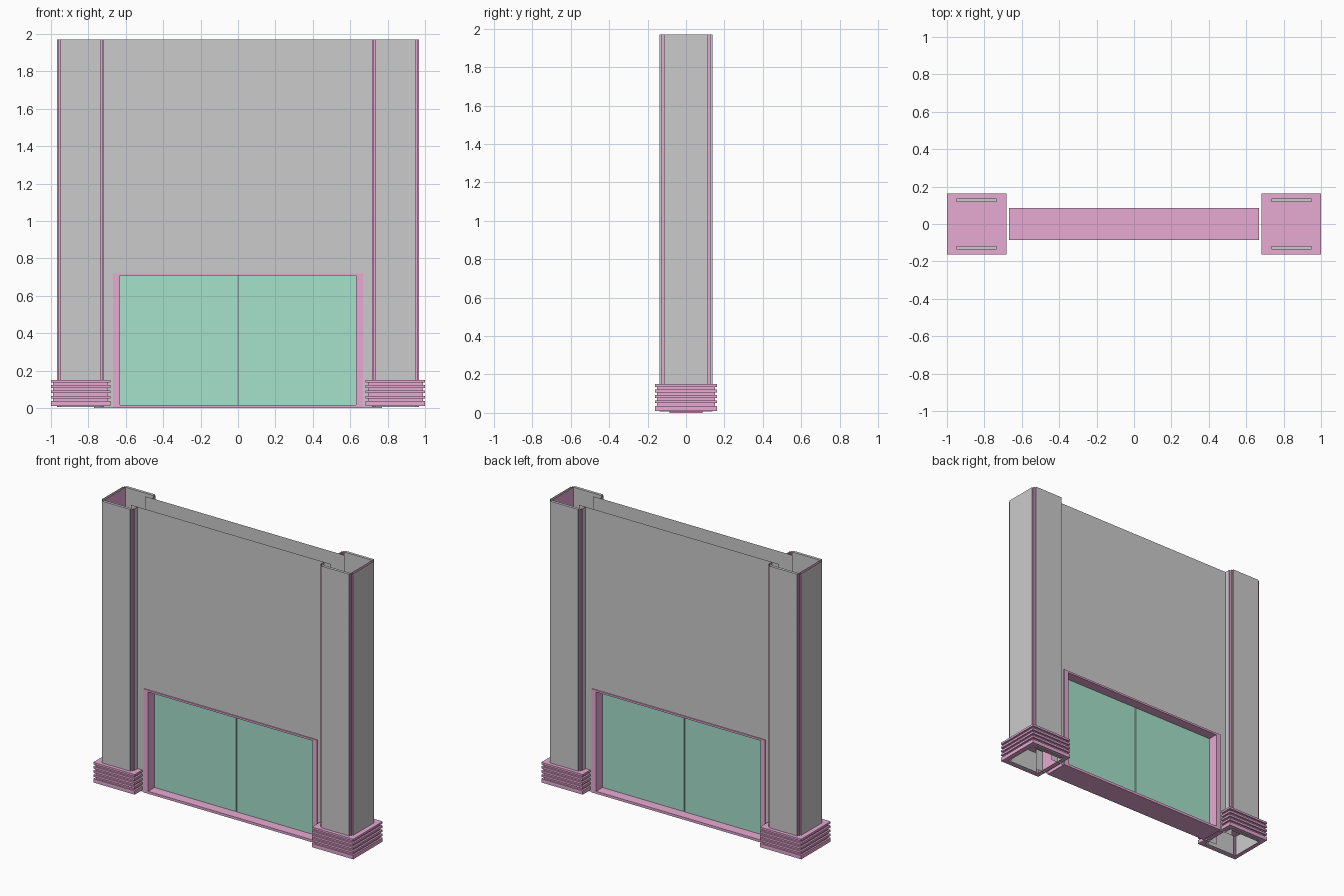
import bpy, bmesh

if "Cube" in bpy.data.objects:
    bpy.data.objects.remove(bpy.data.objects["Cube"])


def material(name, rgb):
    m = bpy.data.materials.new(name)
    m.diffuse_color = (*rgb, 1)
    m.use_nodes = True
    m.node_tree.nodes["Principled BSDF"].inputs["Base Color"].default_value = m.diffuse_color
    return m


PINK = material("trim_pink", (0.80, 0.40, 0.65))
GREEN = material("glass_green", (0.38, 0.75, 0.60))

TOP = 1.97        # overall height
COL_X = 0.842     # column centre


def finish(name, bm, mat=None):
    bmesh.ops.recalc_face_normals(bm, faces=bm.faces[:])
    me = bpy.data.meshes.new(name)
    bm.to_mesh(me)
    bm.free()
    ob = bpy.data.objects.new(name, me)
    bpy.context.collection.objects.link(ob)
    if mat:
        me.materials.append(mat)
    return ob


def box(name, x0, x1, y0, y1, z0, z1, mat=None):
    bm = bmesh.new()
    bmesh.ops.create_cube(bm, size=1)
    for v in bm.verts:
        v.co = (x0 if v.co.x < 0 else x1, y0 if v.co.y < 0 else y1,
                z0 if v.co.z < 0 else z1)
    return finish(name, bm, mat)


def rings(bm, loops, closed=True):
    """Skin quads between successive loops of points."""
    vs = [[bm.verts.new(p) for p in lp] for lp in loops]
    for a, b in zip(vs, vs[1:]):
        n = len(a)
        for i in range(n if closed else n - 1):
            j = (i + 1) % n
            bm.faces.new((a[i], a[j], b[j], b[i]))
    return vs


def sheet(name, pts, z0, z1, mat=None):
    """Thin upright sheet following an open plan profile."""
    bm = bmesh.new()
    rings(bm, [[(x, y, z) for x, y in pts] for z in (z0, z1)], closed=False)
    return finish(name, bm, mat)


def column(side, s):
    cx, z0 = s * COL_X, 0.006
    for face, f in (("front", -1), ("back", 1)):
        # cladding plate
        ya, yb = sorted((f * 0.118, f * 0.137))
        box(f"{side}_column_{face}_plate", cx - 0.108, cx + 0.108, ya, yb, z0, TOP)
        # stepped corner trims
        for k in (-1, 1):
            step = [(0.108, 0.137), (0.108, 0.127), (0.117, 0.127),
                    (0.117, 0.115), (0.125, 0.115)]
            sheet(f"{side}_column_{face}_corner_trim",
                  [(cx + k * x, f * y) for x, y in step], z0, TOP, PINK)
        # inner side, split by the slot that takes the wall
        xi = cx - s * 0.125
        sheet(f"{side}_column_{face}_inner_panel",
              [(xi, f * 0.078), (xi, f * 0.115)], z0, TOP)
    # outer side panel and its lining
    xo = cx + s * 0.125
    sheet(f"{side}_column_outer_panel", [(xo, -0.115), (xo, 0.115)], z0, TOP)
    xl = cx + s * 0.108
    sheet(f"{side}_column_lining", [(xl, -0.118), (xl, 0.118)], 0.15, TOP, PINK)


def plinth(side, s):
    # ribbed outline: (inset, height) from the bottom rim up to the top slab
    prof = [(0.032, 0.15), (0.032, 0.01), (0, 0.01), (0, 0.036)]
    z, h = 0.036, 0.01425
    for _ in range(4):
        prof += [(0.012, z), (0.012, z + h), (0, z + h), (0, z + 2 * h)]
        z += 2 * h
    bm = bmesh.new()
    loops = []
    for d, z in prof:
        hx, hy = 0.159 - d, 0.162 - d
        loops.append([(s * 0.841 + a * hx, b * hy, z)
                      for a, b in ((-1, -1), (1, -1), (1, 1), (-1, 1))])
    vs = rings(bm, loops)
    bm.faces.new(vs[-1])
    finish(f"{side}_plinth", bm, PINK)


for side, s in (("left", -1), ("right", 1)):
    column(side, s)
    plinth(side, s)

# wall skins, front and back, with the window opening left out
W, OX, OZ = 0.77, 0.667, 0.72
for face, y in (("front", -0.078), ("back", 0.078)):
    bm = bmesh.new()
    outline = [(-W, 0), (-OX, 0), (-OX, OZ), (OX, OZ), (OX, 0), (W, 0), (W, TOP), (-W, TOP)]
    bm.faces.new([bm.verts.new((x, y, z)) for x, z in outline])
    finish(f"{face}_wall", bm)

# window frame: rectangular ring with depth
outer = [(-OX, 0), (OX, 0), (OX, OZ), (-OX, OZ)]
inner = [(-0.632, 0.017), (0.632, 0.017), (0.632, 0.707), (-0.632, 0.707)]
D = 0.085
bm = bmesh.new()
rings(bm, [[(x, y, z) for x, z in lp] for lp, y in
           ((outer, -D), (outer, D), (inner, D), (inner, -D), (outer, -D))])
bmesh.ops.remove_doubles(bm, verts=bm.verts[:], dist=1e-5)
finish("window_frame", bm, PINK)

# two glass panes with a narrow gap
for side, x0, x1 in (("left", -0.632, -0.003), ("right", 0.003, 0.632)):
    box(f"{side}_pane", x0, x1, -0.015, 0.015, 0.017, 0.707, GREEN)
